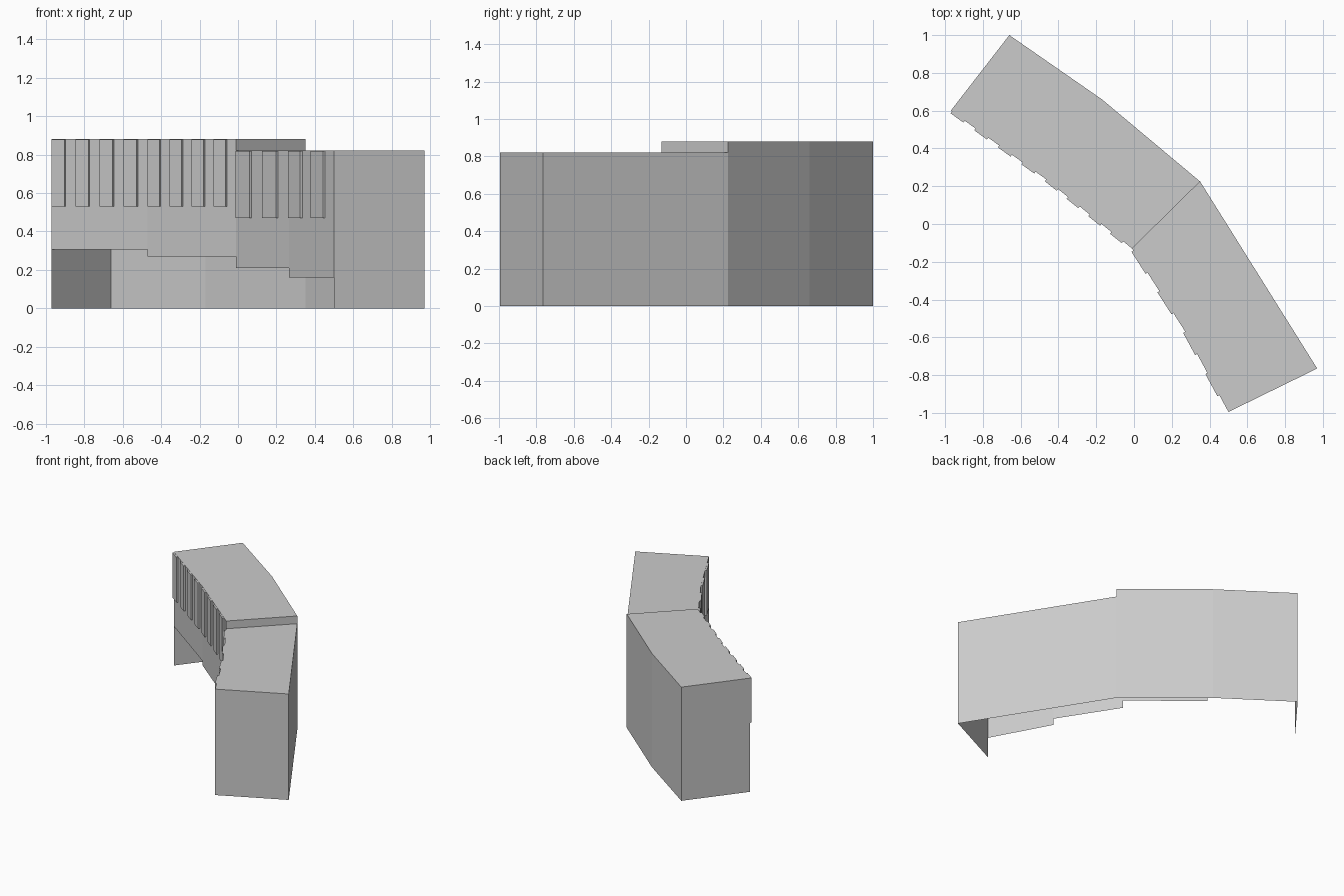
import bpy, bmesh
from mathutils import Vector

if "Cube" in bpy.data.objects:
    bpy.data.objects.remove(bpy.data.objects["Cube"])

grey = bpy.data.materials.new("plain grey")
grey.diffuse_color = (0.6, 0.6, 0.6, 1)
grey.use_nodes = True
grey.node_tree.nodes["Principled BSDF"].inputs["Base Color"].default_value = grey.diffuse_color


def make_object(name, faces):
    bm = bmesh.new()
    for f in faces:
        bm.faces.new([bm.verts.new(p) for p in f])
    bmesh.ops.remove_doubles(bm, verts=bm.verts, dist=0.0005)
    mesh = bpy.data.meshes.new(name)
    bm.to_mesh(mesh)
    bm.free()
    mesh.materials.append(grey)
    obj = bpy.data.objects.new(name, mesh)
    bpy.context.collection.objects.link(obj)
    return obj


def wall(a, b, z0, z1):
    return [(*a, z0), (*b, z0), (*b, z1), (*a, z1)]


# Plan outline of the two curved wings
left_front = [(-0.97, 0.60), (-0.47, 0.24), (-0.01, -0.13)]
left_back = [(-0.66, 1.0), (-0.17, 0.66), (0.35, 0.225)]
right_front = [(-0.01, -0.13), (0.265, -0.56), (0.5, -0.995)]
right_back = [(0.35, 0.225), (0.97, -0.765)]


def wing(name, front, back, sills, top, end):
    # Roof, back walls, stepped front walls and one full-height end wall
    faces = [[(*p, top) for p in front + back[::-1]]]
    faces += [wall(b, a, 0, top) for a, b in zip(back, back[1:])]
    faces += [wall(a, b, z, top) for a, b, z in zip(front, front[1:], sills)]
    if end == 0:
        faces.append(wall(back[0], front[0], 0, top))
    else:
        faces.append(wall(front[-1], back[-1], 0, top))
    make_object(name, faces)


def ribs(name, front, count, z0, z1, depth=0.012, fill=0.54):
    # Vertical fluting: evenly spaced shallow boxes on the front wall
    faces = []
    for a, b in zip(front, front[1:]):
        a, b = Vector(a), Vector(b)
        d = b - a
        out = Vector((d.y, -d.x)).normalized() * depth
        for i in range(count):
            p = a + d * ((i + 0.05) / count)
            q = a + d * ((i + 0.05 + fill) / count)
            po, qo = p + out, q + out
            faces += [wall(p, po, z0, z1), wall(po, qo, z0, z1), wall(qo, q, z0, z1)]
            for z, loop in ((z0, (p, q, qo, po)), (z1, (p, po, qo, q))):
                faces.append([(*v, z) for v in loop])
    make_object(name, faces)


wing("left_wing", left_front, left_back, (0.305, 0.27), 0.88, 0)
wing("right_wing", right_front, right_back, (0.21, 0.16), 0.82, 1)
make_object("roof_step", [wall(left_front[-1], left_back[-1], 0.82, 0.88)])
ribs("left_fluting", left_front, 4, 0.53, 0.878)
ribs("right_fluting", right_front, 2, 0.47, 0.818)
